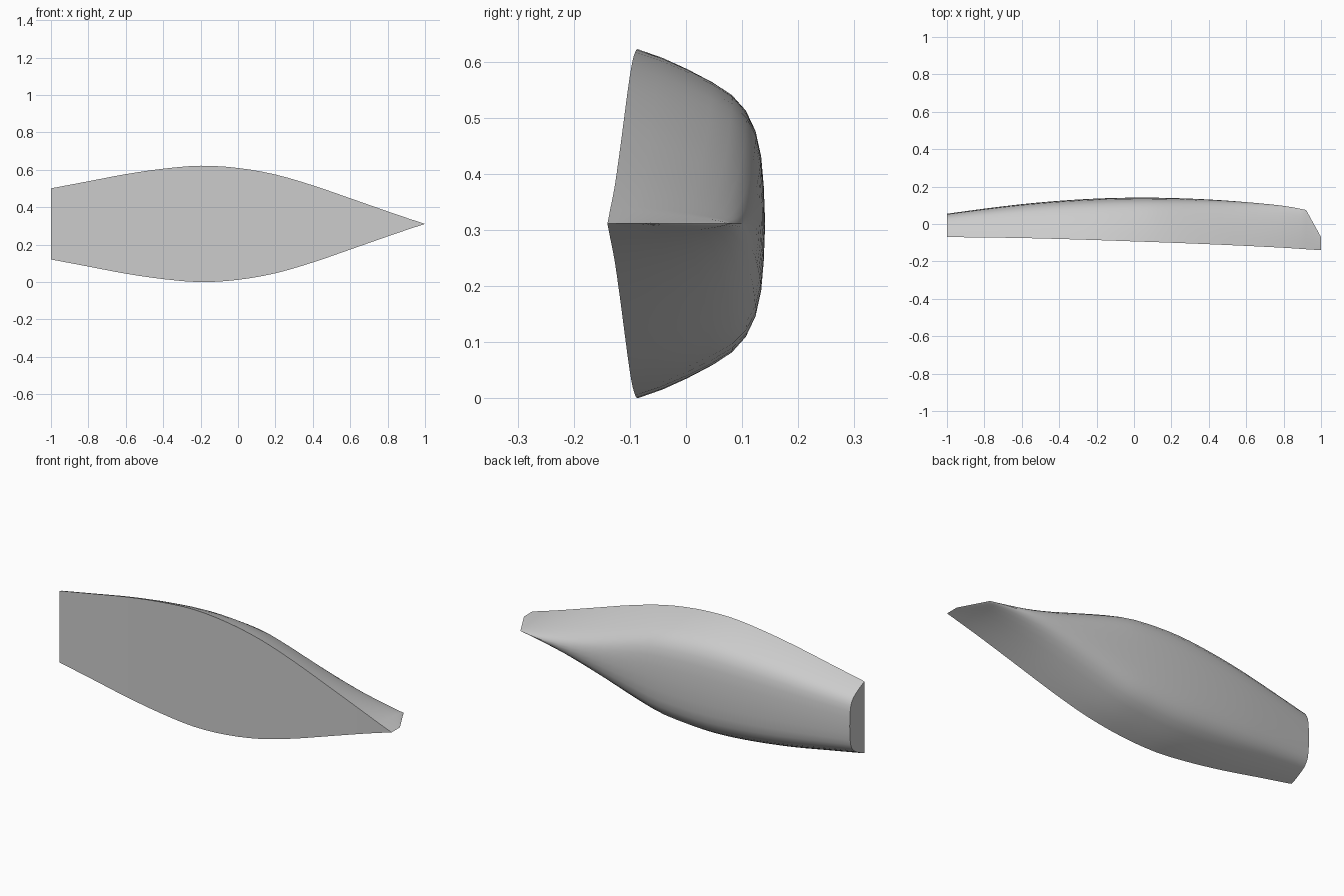
import bpy, bmesh, math

if "Cube" in bpy.data.objects:
    bpy.data.objects.remove(bpy.data.objects["Cube"])

MID = 0.311  # height of the centreline
# Stations from stern to bow: x, half beam, deck y, keel y
STATIONS = [
    (-1.0, 0.19, -0.07, 0.055), (-0.8, 0.228, -0.072, 0.082),
    (-0.6, 0.266, -0.075, 0.106), (-0.4, 0.295, -0.08, 0.124),
    (-0.2, 0.311, -0.086, 0.136), (0.0, 0.299, -0.093, 0.141),
    (0.2, 0.264, -0.1, 0.139), (0.4, 0.206, -0.108, 0.131),
    (0.6, 0.137, -0.117, 0.117), (0.8, 0.067, -0.127, 0.097),
    (0.92, 0.026, -0.135, 0.075)]
STEM = (1.0, 0.0, -0.14, -0.07)
# Half section: depth fraction, width fraction
SECTION = [(0, 1), (0.2, 0.95), (0.4, 0.885), (0.6, 0.81), (0.75, 0.74),
           (0.86, 0.65), (0.93, 0.54), (0.97, 0.4), (0.99, 0.22), (1, 0)]


def smooth(points, steps):
    """Catmull-Rom curve through the points."""
    pts = [points[0]] + points + [points[-1]]
    out = []
    for p, q, r, s in zip(pts, pts[1:], pts[2:], pts[3:]):
        for i in range(steps):
            t = i / steps
            out.append(tuple(
                b + t * (c - a) / 2 + t * t * (a - 2.5 * b + 2 * c - d / 2)
                + t ** 3 * (3 * b - a - 3 * c + d) / 2
                for a, b, c, d in zip(p, q, r, s)))
    return out + [points[-1]]


def ring(bm, station):
    """Closed hull section, growing more V-shaped towards the bow."""
    x, beam, deck, keel = station
    v = max(0, x - 0.1) / 0.9
    half = [(deck + t * (keel - deck),
             beam * ((1 - v) * w + v * (1 - t) ** 0.7)) for t, w in SECTION]
    loop = [(y, w) for y, w in half] + [(y, -w) for y, w in half[-2::-1]]
    return [bm.verts.new((x, y, MID + w)) for y, w in loop]


bm = bmesh.new()
rings = [ring(bm, s) for s in smooth(STATIONS, 3) + [STEM]]
# Hull skin and deck between neighbouring sections
for a, b in zip(rings, rings[1:]):
    n = len(a)
    for i in range(n):
        j = (i + 1) % n
        bm.faces.new((a[i], a[j], b[j], b[i]))
# Flat transom
bm.faces.new(rings[0])
bmesh.ops.remove_doubles(bm, verts=bm.verts, dist=0.0005)
bmesh.ops.recalc_face_normals(bm, faces=bm.faces)

mesh = bpy.data.meshes.new("boat_hull")
bm.to_mesh(mesh)
bm.free()
hull = bpy.data.objects.new("boat_hull", mesh)
bpy.context.collection.objects.link(hull)

# Plain grey paint
grey = bpy.data.materials.new("hull_grey")
grey.use_nodes = True
color = (0.6, 0.6, 0.6, 1)
grey.diffuse_color = color
grey.node_tree.nodes["Principled BSDF"].inputs["Base Color"].default_value = color
mesh.materials.append(grey)

bpy.context.view_layer.objects.active = hull
hull.select_set(True)
bpy.ops.object.shade_smooth_by_angle(angle=math.radians(30))
